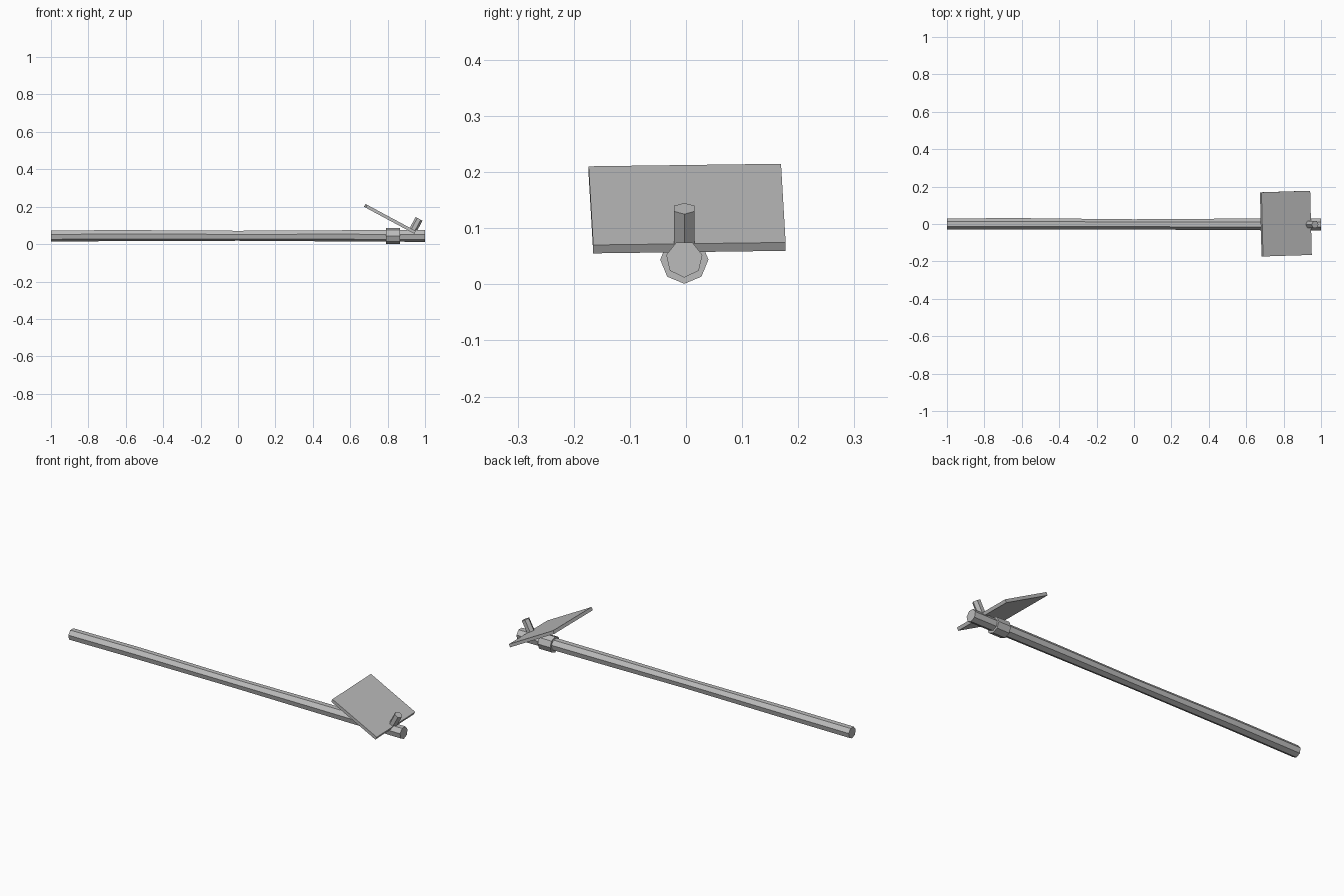
import bpy, bmesh, math
from mathutils import Vector, Matrix

if "Cube" in bpy.data.objects:
    bpy.data.objects.remove(bpy.data.objects["Cube"])

grey = bpy.data.materials.new("plain grey")
grey.diffuse_color = (0.5, 0.5, 0.5, 1)
grey.use_nodes = True
grey.node_tree.nodes["Principled BSDF"].inputs["Base Color"].default_value = grey.diffuse_color

def finish(name, bm):
    bmesh.ops.recalc_face_normals(bm, faces=bm.faces)
    mesh = bpy.data.meshes.new(name)
    bm.to_mesh(mesh)
    bm.free()
    mesh.materials.append(grey)
    obj = bpy.data.objects.new(name, mesh)
    bpy.context.collection.objects.link(obj)

def rod(name, rings, sides, start):
    """Loft polygon rings given as (centre, radius); start = angle of first corner from up."""
    bm = bmesh.new()
    axis = (Vector(rings[-1][0]) - Vector(rings[0][0])).normalized()
    side = Vector((0, 1, 0))
    up = axis.cross(side).normalized()
    loops = []
    for centre, r in rings:
        loop = []
        for i in range(sides):
            a = start + math.tau * i / sides
            loop.append(bm.verts.new(Vector(centre) + r * (math.cos(a) * up + math.sin(a) * side)))
        loops.append(loop)
    for a, b in zip(loops, loops[1:]):
        for i in range(sides):
            j = (i + 1) % sides
            bm.faces.new((a[i], a[j], b[j], b[i]))
    bm.faces.new(loops[0])
    bm.faces.new(loops[-1])
    finish(name, bm)

# Long, slightly uneven seven-sided handle
rod("handle", [((-1, 0, 0.045), 0.031), ((-0.6, 0.001, 0.047), 0.031),
               ((0, -0.002, 0.046), 0.028), ((0.45, -0.002, 0.046), 0.031),
               ((1, -0.003, 0.045), 0.033)], 7, math.pi / 7)

# Collar around the handle
rod("collar", [((0.79, -0.003, 0.044), 0.043), ((0.865, -0.003, 0.044), 0.043)], 8, 0)

# Tilted blade
slope = math.atan2(0.142, 0.264)
bm = bmesh.new()
bmesh.ops.create_cube(bm, size=1)
bmesh.ops.scale(bm, vec=(0.296, 0.343, 0.017), verts=bm.verts)
bmesh.ops.transform(bm, verts=bm.verts, matrix=Matrix.Translation((0.812, 0.002, 0.135))
                    @ Matrix.Rotation(slope, 4, 'Y') @ Matrix.Rotation(math.radians(1.6), 4, 'Z'))
finish("blade", bm)

# Peg square to the blade, sunk into the handle
normal = Vector((math.sin(slope), 0, math.cos(slope)))
tip = Vector((0.968, -0.003, 0.135))
rod("peg", [(tip - normal * 0.1, 0.021), (tip, 0.021)], 6, 0)
